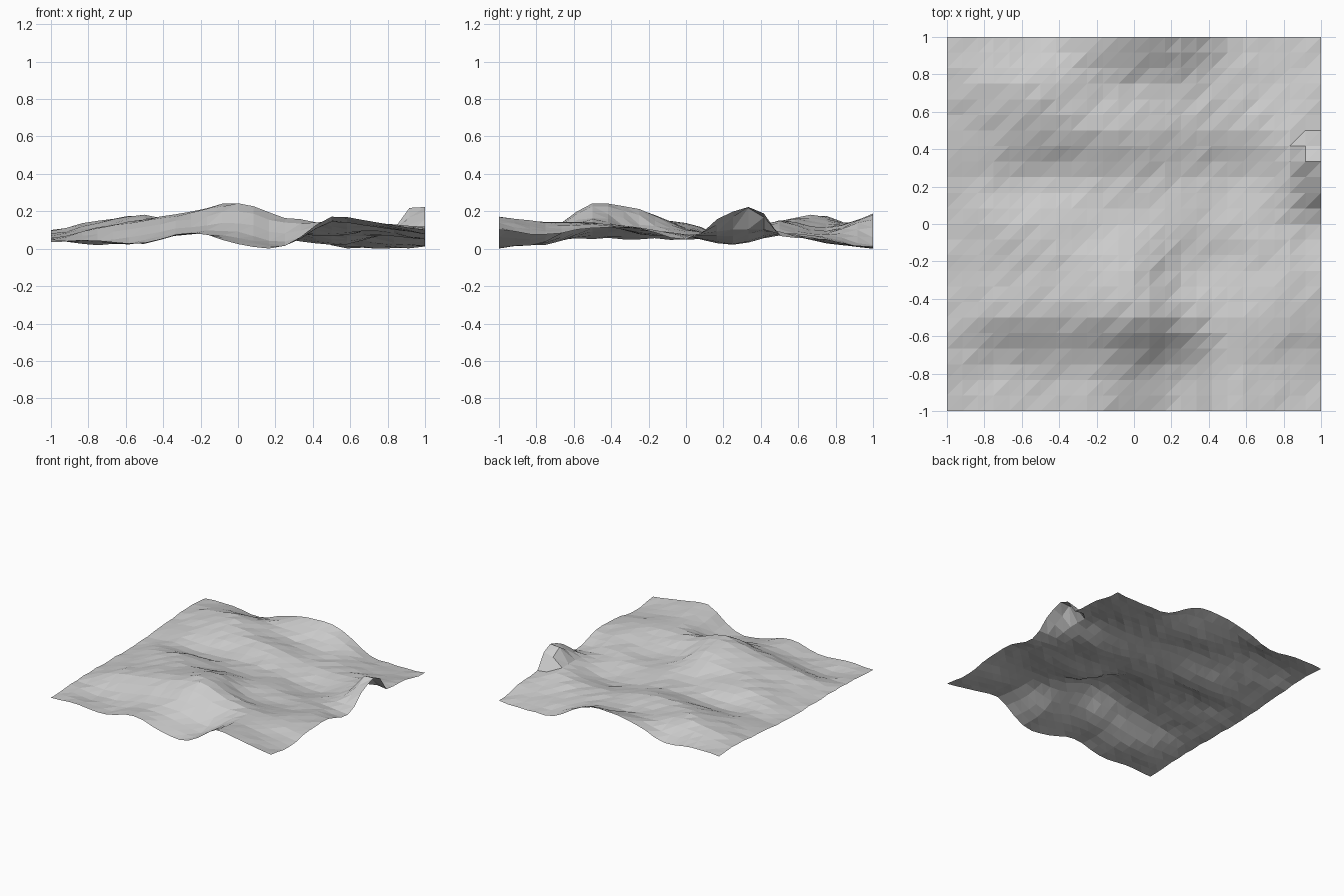
import bpy, bmesh, random

if "Cube" in bpy.data.objects:
    bpy.data.objects.remove(bpy.data.objects["Cube"])

random.seed(4)
N = 24            # cells per side
CTRL = [          # coarse heights in hundredths, rows from front to back
    [6, 7, 5, 11, 5, 3.5, 19, 16, 12],
    [7, 4, 7, 11, 11, 6, 16, 14, 10],
    [7.5, 13, 17, 21, 26, 19, 16, 16, 13],
    [7.5, 12, 17, 20, 23, 12, 10, 13, 13],
    [7, 13, 16, 14, 13, 11, 9, 10, 7],
    [8, 10, 8, 10, 11, 8, 4, 9, 19],
    [10, 14, 17, 17, 16, 11, 9, 11, 11],
    [12, 17, 19.5, 15, 12, 10, 8, 5, 7],
    [11, 12, 9, 17, 20.5, 18, 4, 2.5, 3],
]


def spline(vals, t):
    """Smooth curve through evenly spaced values, t from 0 to 1."""
    f = t * (len(vals) - 1)
    i = min(int(f), len(vals) - 2)
    u = f - i
    a, b, c, d = (vals[max(0, min(len(vals) - 1, i + k))] for k in (-1, 0, 1, 2))
    return b + 0.5 * u * (c - a + u * (2*a - 5*b + 4*c - d + u * (3*(b - c) + d - a)))


# Fine height grid with slight roughness
heights = {}
for j in range(N + 1):
    for i in range(N + 1):
        h = spline([spline(row, i / N) for row in CTRL], j / N) / 100
        heights[i, j] = h + random.uniform(-0.005, 0.005)

# Steep knob on the right edge
for j, inner, outer in ((14, 0.15, 0.18), (15, 0.19, 0.22), (16, 0.24, 0.245),
                        (17, 0.19, 0.21), (18, 0.10, 0.09), (19, 0.09, 0.08)):
    heights[N - 1, j] = inner
    heights[N, j] = outer

# Terrain sheet, each cell split along the same diagonal
low = min(heights.values())
bm = bmesh.new()
v = {(i, j): bm.verts.new((2 * i / N - 1, 2 * j / N - 1, max(h - low, 0)))
     for (i, j), h in heights.items()}
for j in range(N):
    for i in range(N):
        bm.faces.new((v[i, j], v[i + 1, j], v[i + 1, j + 1]))
        bm.faces.new((v[i, j], v[i + 1, j + 1], v[i, j + 1]))

mesh = bpy.data.meshes.new("terrain")
bm.to_mesh(mesh)
bm.free()
mat = bpy.data.materials.new("light grey")
mat.diffuse_color = (0.6, 0.6, 0.6, 1)
mat.use_nodes = True
mat.node_tree.nodes["Principled BSDF"].inputs["Base Color"].default_value = mat.diffuse_color
mesh.materials.append(mat)
terrain = bpy.data.objects.new("terrain", mesh)
bpy.context.collection.objects.link(terrain)
